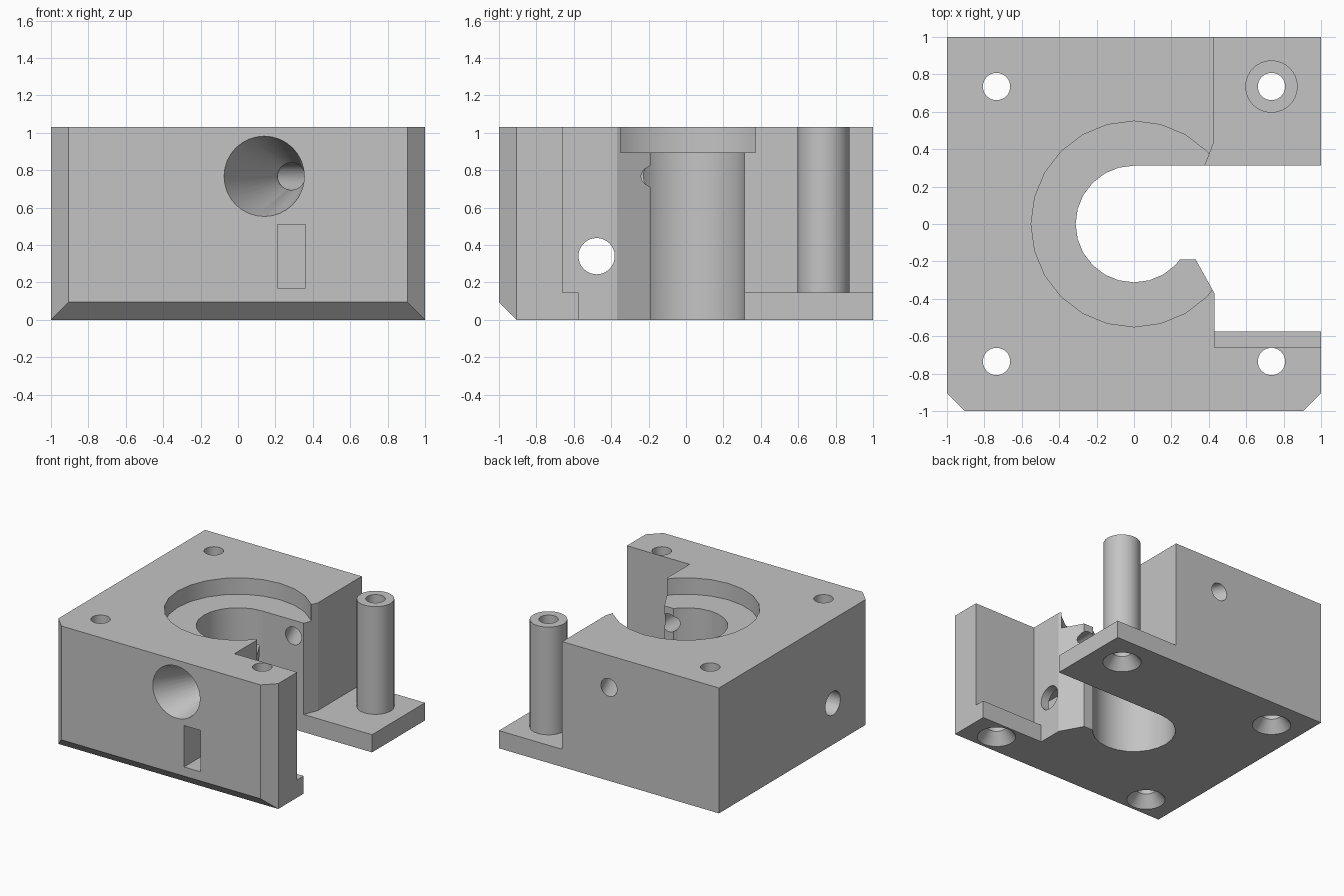
import bpy, bmesh
from math import cos, sin, radians, tau

if "Cube" in bpy.data.objects:
    bpy.data.objects.remove(bpy.data.objects["Cube"])

TOP = 1.03
PLATE = 0.145
HOLE = 0.073
SCREW = 0.735

grey = bpy.data.materials.new("plain grey")
grey.use_nodes = True
grey.diffuse_color = (0.55, 0.55, 0.55, 1)
grey.node_tree.nodes["Principled BSDF"].inputs["Base Color"].default_value = grey.diffuse_color

AXES = {"x": lambda u, v, w: (w, u, v),
        "y": lambda u, v, w: (u, w, v),
        "z": lambda u, v, w: (u, v, w)}


def loft(name, sections, axis="z", closed=False):
    """Join matching outlines at successive levels; cap the ends or close the loop."""
    bm = bmesh.new()
    rings = [[bm.verts.new(AXES[axis](u, v, level)) for u, v in pts]
             for level, pts in sections]
    pairs = list(zip(rings, rings[1:]))
    if closed:
        pairs.append((rings[-1], rings[0]))
    else:
        bm.faces.new(rings[0])
        bm.faces.new(rings[-1])
    for a, b in pairs:
        for i in range(len(a)):
            j = (i + 1) % len(a)
            bm.faces.new((a[i], a[j], b[j], b[i]))
    bmesh.ops.recalc_face_normals(bm, faces=bm.faces)
    mesh = bpy.data.meshes.new(name)
    bm.to_mesh(mesh)
    bm.free()
    mesh.materials.append(grey)
    obj = bpy.data.objects.new(name, mesh)
    bpy.context.collection.objects.link(obj)
    return obj


def prism(name, pts, lo, hi, axis="z"):
    return loft(name, [(lo, pts), (hi, pts)], axis)


def circle(u, v, r, n=32):
    return [(u + r * cos(tau * i / n), v + r * sin(tau * i / n)) for i in range(n)]


def rect(u0, u1, v0, v1):
    return [(u0, v0), (u1, v0), (u1, v1), (u0, v1)]


def cut(target, cutter):
    cutter.hide_render = True
    mod = target.modifiers.new("cut", "BOOLEAN")
    mod.operation = "DIFFERENCE"
    mod.solver = "EXACT"
    mod.object = cutter
    bpy.context.view_layer.objects.active = target
    bpy.ops.object.modifier_apply(modifier=mod.name)
    bpy.data.objects.remove(cutter)


def smooth(obj):
    bpy.ops.object.select_all(action="DESELECT")
    obj.select_set(True)
    bpy.context.view_layer.objects.active = obj
    bpy.ops.object.shade_smooth_by_angle(angle=radians(20))
    # Keep the square-on walls perfectly flat
    for face in obj.data.polygons:
        if max(abs(c) for c in face.normal) > 0.9995:
            face.use_smooth = False


# Block: square plan with chamfered front corners and a keyhole slot in the side
C, R = 0.095, 0.312
bore = [(R * cos(radians(a)), R * sin(radians(a))) for a in range(-45, -271, -15)]
plan = [(1, 1), (-1, 1), (-1, C - 1), (C - 1, -1), (1 - C, -1), (1, C - 1),
        (1, -0.575), (0.43, -0.575), (0.43, -0.37), (0.33, -0.19), (0.245, -0.19)]
plan += bore + [(1, R)]
body = prism("bearing_block", plan, 0, TOP)

# Side recesses that leave the base plate and the front ledge
cut(body, prism("back_recess", [(0.335, 0.2), (0.425, 0.43), (0.425, 1.2), (1.2, 1.2), (1.2, 0.2)],
                PLATE, 1.2))
cut(body, prism("front_recess", rect(0.43, 1.2, -0.66, -0.5), PLATE, 1.2))

# Bottom front chamfer
cut(body, prism("chamfer", [(-1.1, C + 0.1), (-1.1, -0.1), (C - 0.9, -0.1)], -1.2, 1.2, "x"))

# Round seat in the top
cut(body, prism("seat", circle(0, 0, 0.55, 24), 0.895, 1.2))

# Screw holes, countersunk from below
SINK = 0.145
for sx in (-1, 1):
    for sy in (-1, 1):
        x, y = sx * SCREW, sy * SCREW
        cut(body, loft("screw_hole", [(-0.05, circle(x, y, SINK)), (0, circle(x, y, SINK)),
                                      (0.09, circle(x, y, HOLE)), (1.2, circle(x, y, HOLE))]))

# Clamp screw hole across the block, with its nut pocket in the front
cut(body, prism("clamp_hole", circle(-0.478, 0.34, 0.097), -1.2, 1.2, "x"))
cut(body, prism("nut_pocket", rect(0.21, 0.36, 0.17, 0.51), -1.2, -0.31, "y"))

# Skewed funnel in the front and the slanted passage out of the back
H = 0.767
cut(body, loft("funnel", [(-1.1, circle(0.111, H, 0.243)), (-0.5, circle(0.285, H, HOLE)),
                          (0, circle(0.285, H, HOLE))], "y"))
cut(body, loft("passage", [(0.25, circle(0.312, H, HOLE)), (1.1, circle(-0.042, H, HOLE))], "y"))
smooth(body)

# Hollow post on the base plate
outer, inner = circle(SCREW, SCREW, 0.14), circle(SCREW, SCREW, HOLE)
post = loft("post", [(PLATE, outer), (TOP, outer), (TOP, inner), (PLATE, inner)], closed=True)
smooth(post)
